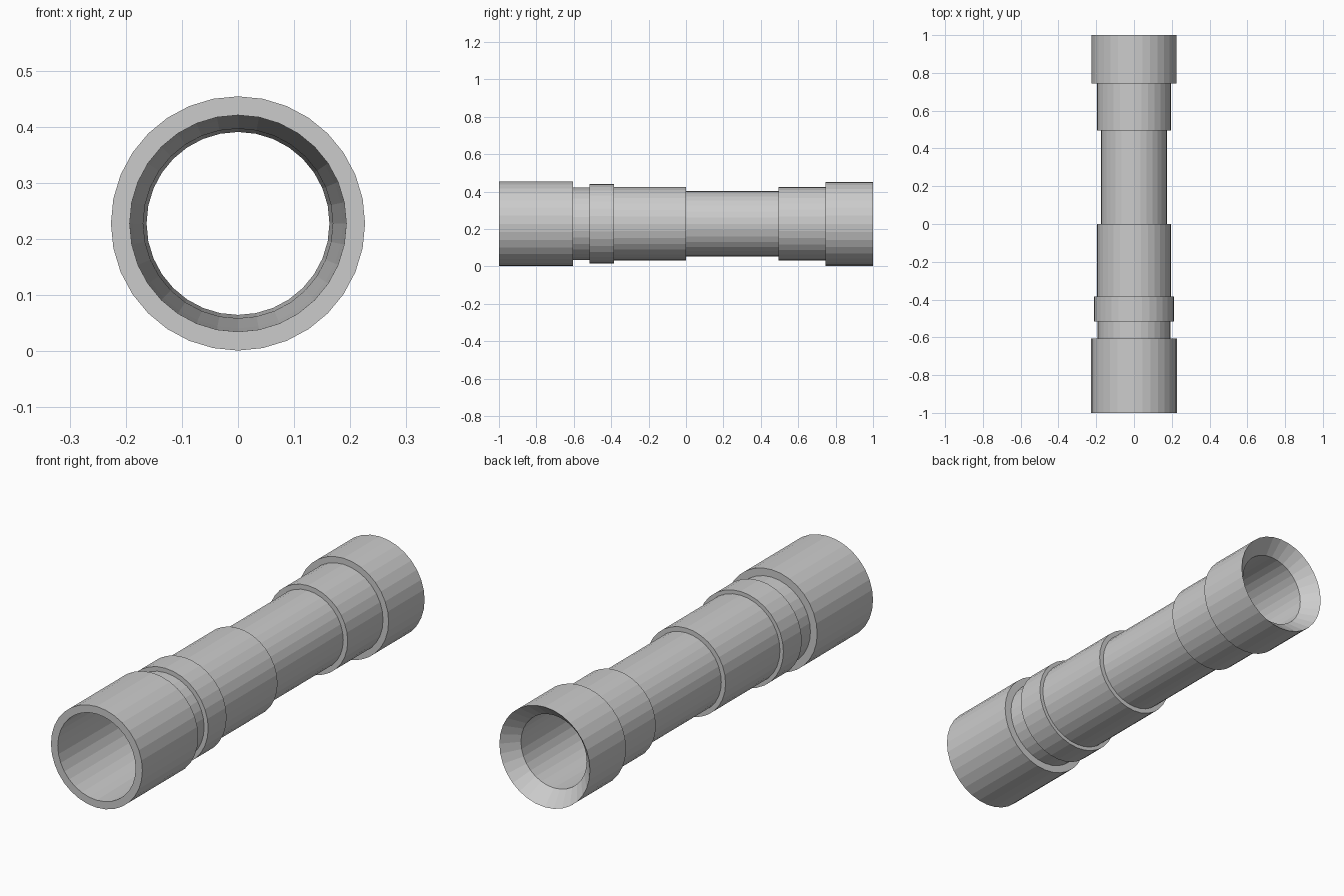
import bpy, bmesh, math

if "Cube" in bpy.data.objects:
    bpy.data.objects.remove(bpy.data.objects["Cube"])

SIDES = 32
CENTRE_Z = 0.2275

# Closed (y, radius) cross-section: stepped outside, then tapered bore
outer = [(-1.0, 0.2265), (-0.605, 0.2265), (-0.605, 0.193), (-0.515, 0.193),
         (-0.515, 0.213), (-0.385, 0.213), (-0.385, 0.196), (0.0, 0.196),
         (0.0, 0.175), (0.495, 0.175), (0.495, 0.197), (0.745, 0.197),
         (0.745, 0.2245), (1.0, 0.2245)]
bore = [(0.935, 0.163), (0.0, 0.169), (-0.55, 0.187), (-1.0, 0.193)]


def lathe(name, profile):
    """Spin a closed profile around the y axis."""
    bm = bmesh.new()
    rings = []
    for y, r in profile:
        ring = []
        for i in range(SIDES):
            a = 2 * math.pi * i / SIDES
            ring.append(bm.verts.new((r * math.sin(a), y, CENTRE_Z + r * math.cos(a))))
        rings.append(ring)
    for k, ring in enumerate(rings):
        nxt = rings[(k + 1) % len(rings)]
        for i in range(SIDES):
            j = (i + 1) % SIDES
            bm.faces.new((ring[i], ring[j], nxt[j], nxt[i]))
    bmesh.ops.recalc_face_normals(bm, faces=bm.faces)
    mesh = bpy.data.meshes.new(name)
    bm.to_mesh(mesh)
    bm.free()
    obj = bpy.data.objects.new(name, mesh)
    bpy.context.collection.objects.link(obj)
    return obj


# Hollow stepped tube with a flared rear mouth
lathe("stepped_tube", outer + bore)
